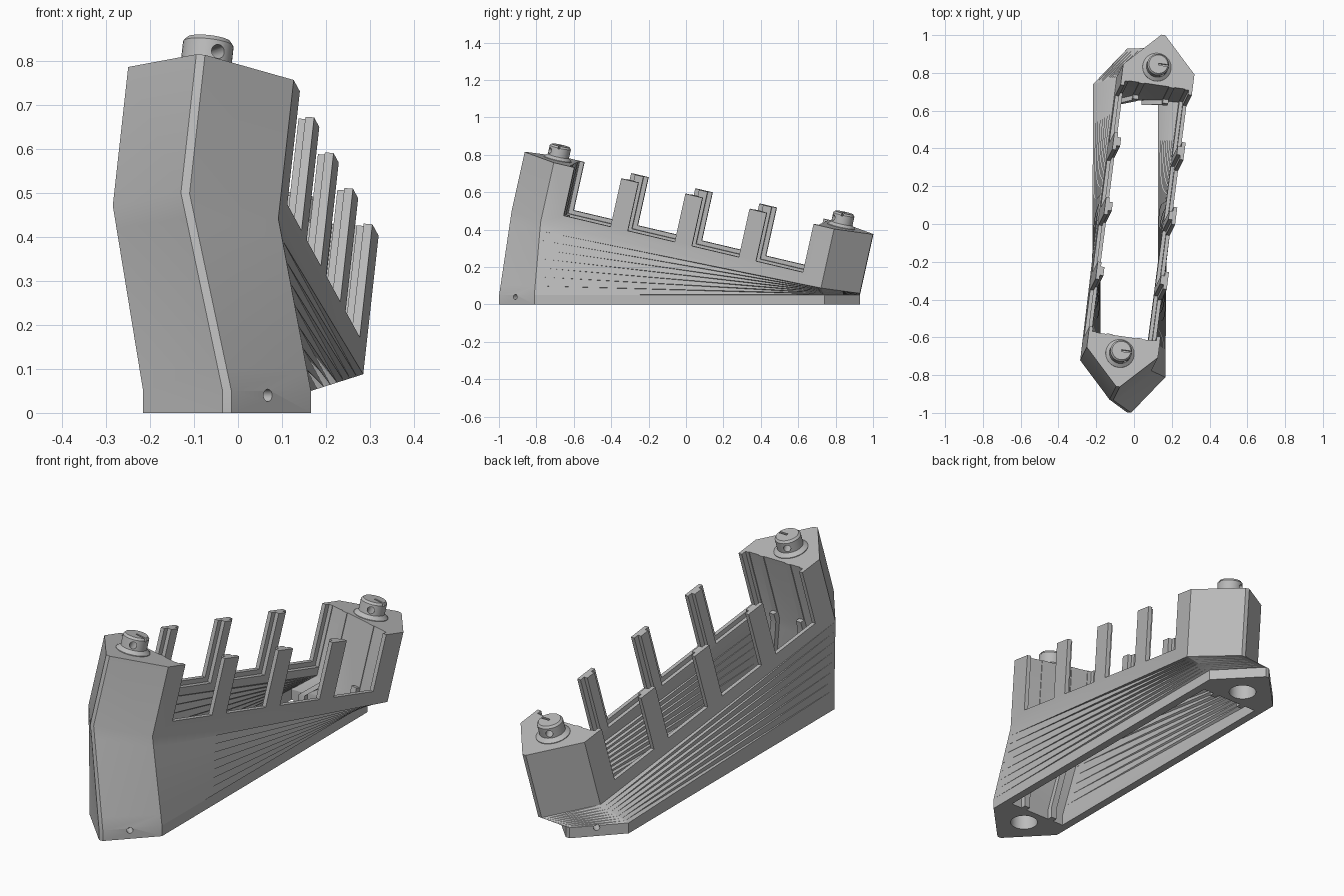
import bpy, bmesh, math
from mathutils import Matrix, Vector

if "Cube" in bpy.data.objects:
    bpy.data.objects.remove(bpy.data.objects["Cube"], do_unlink=True)

grey = bpy.data.materials.new("plain_grey")
grey.use_nodes = True
grey.diffuse_color = (0.5, 0.5, 0.5, 1)
grey.node_tree.nodes["Principled BSDF"].inputs["Base Color"].default_value = (0.5, 0.5, 0.5, 1)

# Frames: the level base, and the tilted, turned upper deck
BASE = Matrix.Translation((-0.025, -0.035, 0))
ey = Vector((0.24, 1.86, -0.44)).normalized()
ex = Vector((0.38, -0.055, -0.03))
ex = (ex - ey * ex.dot(ey)).normalized()
DECK = Matrix.Translation((0, 0, 0.28)) @ Matrix((ex, ey, ex.cross(ey))).transposed().to_4x4()
TOP = 0.325      # height of end blocks and posts above the deck plane
PITCH = 0.355    # post spacing
SCREW_Y = 0.785


def finish(bm, name):
    bmesh.ops.recalc_face_normals(bm, faces=bm.faces)
    mesh = bpy.data.meshes.new(name)
    bm.to_mesh(mesh)
    bm.free()
    mesh.materials.append(grey)
    obj = bpy.data.objects.new(name, mesh)
    bpy.context.collection.objects.link(obj)
    return obj


def loft(name, outline, bottom, top, steps=8):
    """Ruled solid from the level base outline to the tilted deck outline."""
    def section(frame, z):
        return [frame @ Vector((x, y, z)) for x, y in outline]
    low, high = section(BASE, 0.05), section(DECK, 0)
    rings = [section(BASE, bottom)]
    for i in range(steps + 1):
        rings.append([a.lerp(b, i / steps) for a, b in zip(low, high)])
    rings.append(section(DECK, top))
    bm = bmesh.new()
    vs = [[bm.verts.new(p) for p in ring] for ring in rings]
    n = len(outline)
    for a, b in zip(vs, vs[1:]):
        for i in range(n):
            j = (i + 1) % n
            bm.faces.new((a[i], a[j], b[j], b[i]))
    bm.faces.new(vs[0][::-1])
    bm.faces.new(vs[-1])
    bmesh.ops.triangulate(bm, faces=[f for f in bm.faces if len(f.verts) == 4])
    return finish(bm, name)


def box(name, frame, x, y, z):
    bm = bmesh.new()
    size = [b - a for a, b in (x, y, z)]
    mid = [(a + b) / 2 for a, b in (x, y, z)]
    bmesh.ops.create_cube(bm, size=1, matrix=frame @ Matrix.Translation(mid) @ Matrix.Diagonal((*size, 1)))
    return finish(bm, name)


def rod(name, frame, centre, direction, radius, length, sides=24):
    turn = Vector(direction).to_track_quat('Z', 'Y').to_matrix().to_4x4()
    bm = bmesh.new()
    bmesh.ops.create_cone(bm, cap_ends=True, segments=sides, radius1=radius, radius2=radius,
                          depth=length, matrix=frame @ Matrix.Translation(centre) @ turn)
    return finish(bm, name)


def cut(target, cutter):
    mod = target.modifiers.new("cut", 'BOOLEAN')
    mod.operation, mod.solver, mod.object = 'DIFFERENCE', 'EXACT', cutter
    bpy.context.view_layer.objects.active = target
    bpy.ops.object.modifier_apply(modifier=mod.name)
    bpy.data.objects.remove(cutter, do_unlink=True)


def shade(obj, angle):
    bpy.ops.object.select_all(action='DESELECT')
    obj.select_set(True)
    bpy.context.view_layer.objects.active = obj
    bpy.ops.object.shade_smooth_by_angle(angle=math.radians(angle))


# Hull: stretched hexagon with blunt points
quarter = [(0.191, 0.776), (0.01, 0.964)]
half = quarter + [(-x, y) for x, y in reversed(quarter)]
hull = loft("hull", half + [(-x, -y) for x, y in half], 0, TOP)

# Cavity through the hull, with two upright ribs left on each end wall
end = [(0.152, 0.69)]
for rib in (0.08, -0.08):
    end += [(rib + 0.015, 0.69), (rib + 0.015, 0.665), (rib - 0.015, 0.665), (rib - 0.015, 0.69)]
end.append((-0.152, 0.69))
cut(hull, loft("cavity", end + [(-x, -y) for x, y in end], -0.02, TOP + 0.1))

# Openings between posts, each with a rebate on the inside of the wall
for i in range(4):
    y = (i - 1.5) * PITCH
    cut(hull, box("opening", DECK, (-0.3, 0.3), (y - 0.13, y + 0.13), (0.06, 0.5)))
    cut(hull, box("rebate", DECK, (-0.171, 0.171), (y - 0.154, y + 0.154), (0.038, 0.5)))

# Sockets under both ends and small pin holes in the base skirt
for s in (-1, 1):
    cut(hull, rod("socket", BASE, (0, s * SCREW_Y, 0), (0, 0, 1), 0.062, 0.16, 32))
    cut(hull, rod("pin_hole", BASE, (-s * 0.093, s * 0.878, 0.04), (-s * 0.71, s * 0.69, 0), 0.014, 0.1))
shade(hull, 18)

# Slotted, cross-drilled screws on the two end blocks
for s, name in ((-1, "front_screw"), (1, "rear_screw")):
    frame = DECK @ Matrix.Translation((-0.012, s * SCREW_Y, TOP))
    profile = [(0.076, -0.01), (0.076, 0.003), (0.058, 0.018), (0.058, 0.066), (0.05, 0.076)]
    bm = bmesh.new()
    rings = [[bm.verts.new(frame @ Vector((r * math.cos(t), r * math.sin(t), z)))
              for t in (k * math.tau / 32 for k in range(32))] for r, z in profile]
    for a, b in zip(rings, rings[1:]):
        for k in range(32):
            j = (k + 1) % 32
            bm.faces.new((a[k], a[j], b[j], b[k]))
    bm.faces.new(rings[0][::-1])
    bm.faces.new(rings[-1])
    screw = finish(bm, name)
    cut(screw, rod("cross_hole", frame, (0, 0, 0.04), (0.55, -0.83, 0), 0.016, 0.3))
    cut(screw, box("slot", frame, (0, 0.1), (-0.005, 0.005), (0.062, 0.1)))
    shade(screw, 30)
